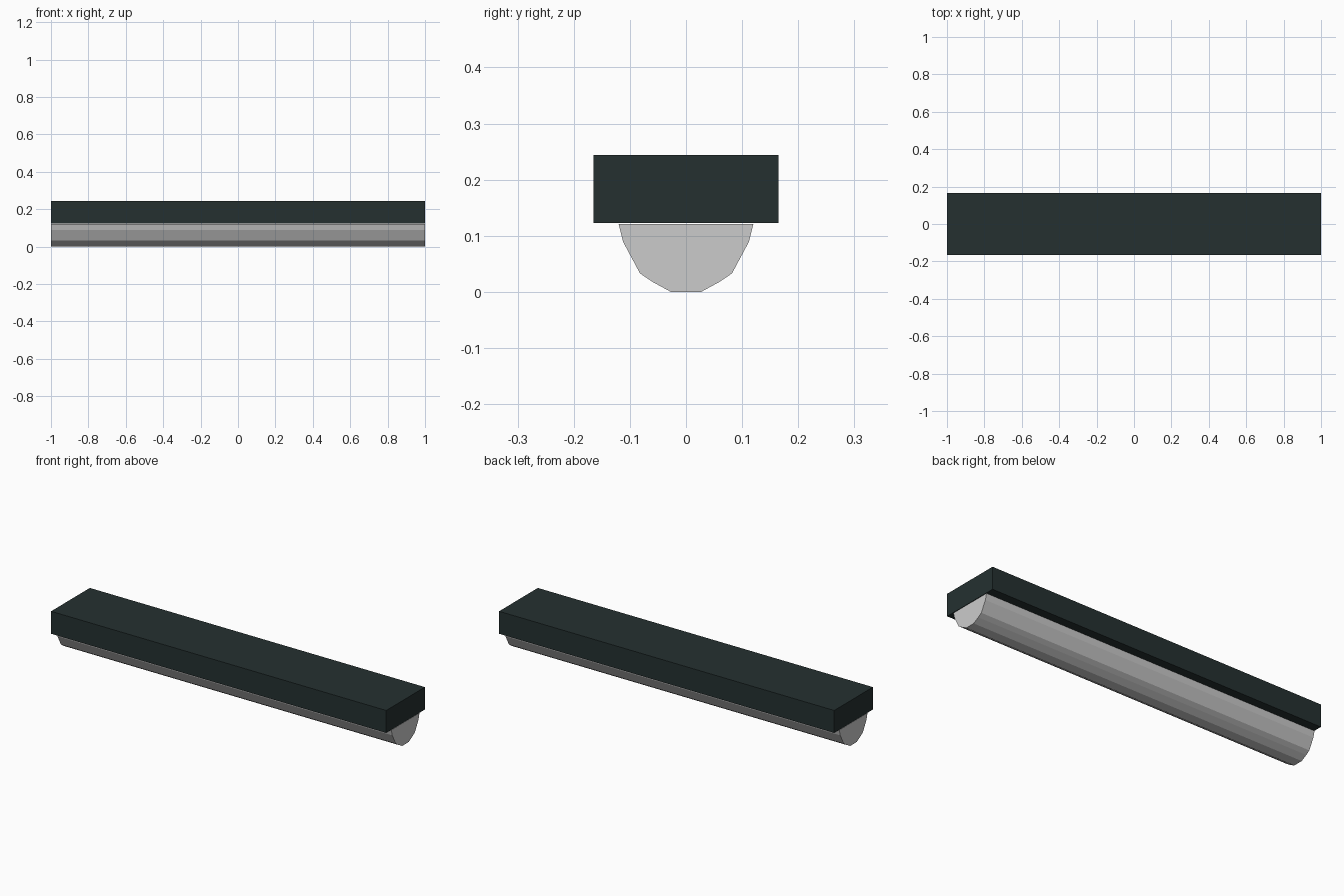
import bpy, bmesh

if "Cube" in bpy.data.objects:
    bpy.data.objects.remove(bpy.data.objects["Cube"])


def material(name, rgb):
    m = bpy.data.materials.new(name)
    m.diffuse_color = (*rgb, 1.0)
    m.use_nodes = True
    m.node_tree.nodes["Principled BSDF"].inputs["Base Color"].default_value = m.diffuse_color
    return m


def extrude_profile(name, half_profile, half_length, mat):
    """Mirror a (y, z) half profile across y = 0 and extrude it along x."""
    profile = half_profile + [(-y, z) for y, z in reversed(half_profile)]
    bm = bmesh.new()
    end = bm.faces.new([bm.verts.new((-half_length, y, z)) for y, z in profile])
    swept = bmesh.ops.extrude_face_region(bm, geom=[end], use_keep_orig=True)["geom"]
    verts = [g for g in swept if isinstance(g, bmesh.types.BMVert)]
    bmesh.ops.translate(bm, verts=verts, vec=(2 * half_length, 0, 0))
    bmesh.ops.recalc_face_normals(bm, faces=bm.faces)
    mesh = bpy.data.meshes.new(name)
    bm.to_mesh(mesh)
    bm.free()
    mesh.materials.append(mat)
    obj = bpy.data.objects.new(name, mesh)
    bpy.context.collection.objects.link(obj)
    return obj


dark = material("dark_green_grey", (0.018, 0.030, 0.030))
pale = material("pale_grey", (0.60, 0.60, 0.60))

# Rectangular housing
extrude_profile("housing", [(0.165, 0.244), (0.165, 0.123)], 1.0, dark)

# Faceted half-round diffuser hanging under the housing
extrude_profile("diffuser", [(0.120, 0.121), (0.112, 0.089), (0.082, 0.033),
                             (0.060, 0.018), (0.027, 0.0)], 0.999, pale)
